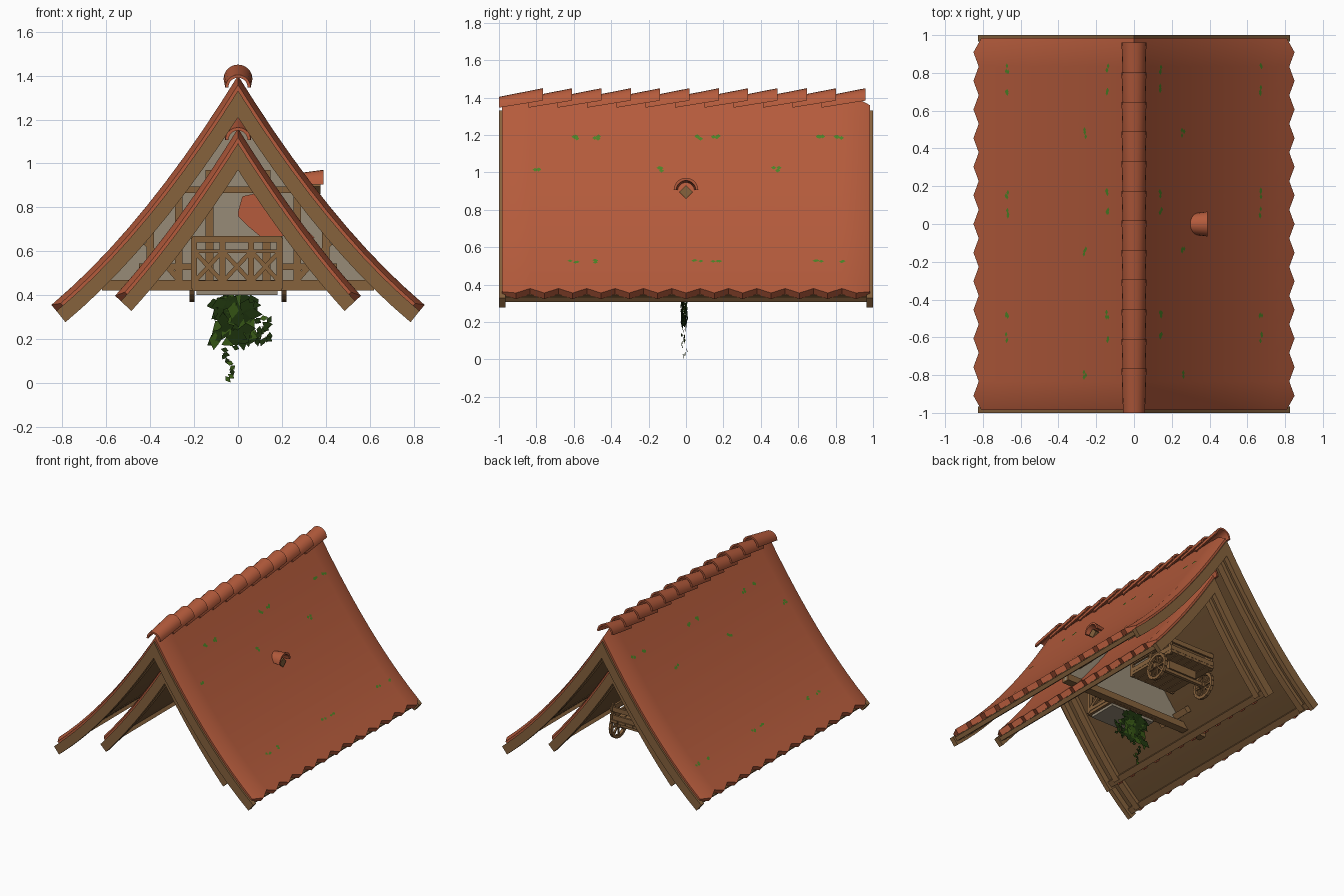
import bpy, bmesh, math, random
from mathutils import Vector, Matrix

if "Cube" in bpy.data.objects:
    bpy.data.objects.remove(bpy.data.objects["Cube"])
random.seed(4)

def mat(name, c):
    m = bpy.data.materials.new(name)
    m.diffuse_color = (*c, 1)
    m.use_nodes = True
    m.node_tree.nodes["Principled BSDF"].inputs["Base Color"].default_value = m.diffuse_color
    return m

TILE = mat("clay tile", (.46, .105, .045))
WOOD = mat("timber", (.24, .122, .046))
DARK = mat("dark timber", (.15, .078, .03))
PLASTER = mat("plaster", (.31, .26, .185))
IVY = mat("ivy dark", (.012, .032, .004))
LEAF = mat("ivy light", (.04, .10, .008))
MOSS = mat("moss", (.07, .23, .02))

def finish(name, bm, m, smooth=False):
    bmesh.ops.recalc_face_normals(bm, faces=bm.faces)
    me = bpy.data.meshes.new(name)
    bm.to_mesh(me)
    bm.free()
    for k in (m if isinstance(m, list) else [m]):
        me.materials.append(k)
    ob = bpy.data.objects.new(name, me)
    bpy.context.collection.objects.link(ob)
    if smooth:
        bpy.context.view_layer.objects.active = ob
        ob.select_set(True)
        bpy.ops.object.shade_smooth_by_angle(angle=math.radians(30))
        ob.select_set(False)
    return ob

# Curved roof slope; under() is the line a distance d below it
def slope(x): return -1.62 + .92 * x
def under(x, d, dz=0):
    x = abs(x)
    return 1.40 - 1.62 * x + .46 * x * x + dz - d * math.sqrt(1 + slope(x) ** 2)

def loft(name, rings, m, smooth=False):
    """Closed solid through equal cross-section rings made of (top, bottom) halves."""
    bm = bmesh.new()
    vs = [[bm.verts.new(p) for p in r] for r in rings]
    n = len(vs[0])
    for a, b in zip(vs, vs[1:]):
        for i in range(n):
            j = (i + 1) % n
            bm.faces.new((a[i], a[j], b[j], b[i]))
    for r in (vs[0], vs[-1]):
        for i in range(n // 2 - 1):
            bm.faces.new((r[i], r[i + 1], r[n - 2 - i], r[n - 1 - i]))
    return finish(name, bm, m, smooth)

def band(name, stations, d1, dz, m):
    """Gable-shaped band; stations are (y, eave x, top depth)."""
    N = 10
    def line(y, X, d):
        s = slope(X)
        e = X + d * s / math.sqrt(1 + s * s)
        return [(e * i / N, y, under(e * i / N, d, dz)) for i in range(-N, N + 1)]
    return loft(name, [line(y, X, d) + line(y, X, d1)[::-1] for y, X, d in stations], m, True)

def beam(bm, p, q, w, h, up=(0, 0, 1)):
    p, q = Vector(p), Vector(q)
    z = (q - p).normalized()
    up = Vector(up)
    if abs(z.dot(up)) > .95: up = Vector((0, 1, 0))
    x = up.cross(z).normalized()
    y = z.cross(x)
    M = Matrix((x, y, z)).transposed().to_4x4()
    M.translation = (p + q) / 2
    bmesh.ops.create_cube(bm, size=1, matrix=M @ Matrix.Diagonal((w, h, (q - p).length, 1)))

def beams(name, items, m):
    bm = bmesh.new()
    for it in items: beam(bm, *it)
    return finish(name, bm, m)

def plate(name, pts, y0, y1, m):
    bm = bmesh.new()
    f = bm.faces.new([bm.verts.new((x, y0, z)) for x, z in pts])
    r = bmesh.ops.extrude_face_region(bm, geom=[f])
    bmesh.ops.translate(bm, vec=(0, y1 - y0, 0), verts=[v for v in r['geom'] if isinstance(v, bmesh.types.BMVert)])
    return finish(name, bm, m)

def arch(c, r, t, tall=1.0):
    a = [math.pi * i / 10 for i in range(11)]
    ring = lambda R: [(R * math.cos(k), R * math.sin(k) * tall) for k in a]
    return ring(r) + ring(r - t)[::-1]

def roof(label, X, dz, L, ridge_n):
    # jagged tile skin, rolled down at both ends
    n = 26
    st = []
    for k in range(n + 1):
        y = -L + .015 + (2 * L - .03) * k / n
        st.append((y, X - .028 * (k % 2 == 0), .022 if k in (0, n) else 0))
    band(label + "_tiles", st, .042, dz, TILE)
    band(label + "_deck", [(-L + .03, X - .02, .04), (L - .03, X - .02, .04)], .056, dz, DARK)
    for s in (-1, 1):
        band(label + "_bargeboard", [(s * L, X, .036), (s * (L - .035), X, .036)], .10, dz, WOOD)
        band(label + "_rafter", [(s * (L - .09), X - .02, .05), (s * (L - .14), X - .02, .05)], .085, dz, WOOD)
    # eave boards
    e = X - .07
    z = under(e, .062, dz)
    beams(label + "_eave_board", [((s * e, -L + .03, z), (s * e, L - .03, z), .045, .03, (s * .6, 0, .8)) for s in (-1, 1)], WOOD)
    # overlapping ridge tiles, each rising to the back
    p = (2 * L - .275) / (ridge_n - 1)
    for k in range(ridge_n):
        y = -L + p * k
        rings = []
        for yy, z, r in ((y, 1.346, .058), (y + .235, 1.384, .066)):
            rings.append([(a, yy, b + z + dz) for a, b in arch(0, r, .014)])
        loft(label + "_ridge_tile", rings, TILE, True)

roof("main_roof", .85, 0, 1.0, 12)
roof("inner_roof", .56, -.24, .87, 10)

# Vent tile on the right slope
loft("vent_tile", [[(x, a, .905 + b) for a, b in arch(0, r, .014)] for x, r in ((.27, .05), (.39, .066))], TILE, True)
beams("vent_plate", [((.33, 0, .895), (.375, 0, .895), .05, .05, (0, 1, 1))], WOOD)

# Moss flecks on both slopes
bm = bmesh.new()
spots = [(z, y) for z in (1.18, .52) for y in (-.6, -.48, .06, .16, .71, .82)] + [(1.01, y) for y in (-.8, -.15, .48)]
for zt, y in spots:
    x = min((i / 500 for i in range(430)), key=lambda v: abs(under(v, 0) - zt))
    for s in (-1, 1):
        for k in range(3):
            a = y + random.uniform(-.02, .02)
            b = x + random.uniform(-.006, .006)
            bm.faces.new([bm.verts.new((s * (b + u), a + v, under(b + u, -.004)))
                          for u, v in ((-.007, 0), (0, .014), (.007, 0), (0, -.014))])
finish("moss", bm, MOSS)

# Plaster gable wall in the middle with its timber frame
xs = [-.62 + .062 * i for i in range(21)]
plate("gable_wall", [(.62, .43), (-.62, .43)] + [(x, under(x, .06)) for x in xs], -.01, .01, PLASTER)
T = [((-.62, 0, .445), (.62, 0, .445), .06, .05), ((-.45, -.02, .53), (-.2, -.02, .53), .03, .03),
     ((.2, -.02, .53), (.45, -.02, .53), .03, .03), ((-.33, -.02, .88), (.33, -.02, .88), .03, .03)]
for s in (-1, 1):
    for x, top in ((.13, .97), (.27, .9), (.4, .7)):
        T.append(((s * x, -.02, .45), (s * x, -.02, top), .035, .03))
    T.append(((s * .27, -.02, .47), (s * .42, -.02, .64), .03, .025))
beams("wall_timbers", T, WOOD)
# Purlin ends under both roofs
P = []
for X, dz in ((.5, 0), (.35, 0), (.2, 0), (.37, -.24), (.22, -.24), (.08, -.24)):
    for s in (-1, 1):
        z = under(X, .075, dz)
        P.append(((s * X, -.14, z), (s * X, .14, z), .045, .045, (s * .75, 0, .65)))
beams("purlins", P, WOOD)
# Red hanging awning on the wall
plate("awning", [(0, .78), (.02, .85), (.11, .87), (.21, .81), (.3, .71), (.35, .66), (.22, .67), (.11, .66), (.05, .71), (0, .76)],
      -.06, -.052, TILE)

# Balcony with crossed railing
beams("balcony_soffit", [((-.19, -.13, .41), (.18, -.13, .41), .22, .02)], PLASTER)
B = [((-.21, -.13, .43), (.2, -.13, .43), .26, .022)]
for z, h in ((.655, .03), (.60, .015), (.455, .025)):
    B.append(((-.21, -.25, z), (.2, -.25, z), .03, h))
    B += [((x, -.25, z), (x, -.01, z), .025, h) for x in (-.2, .19)]
for x in (-.2, -.07, .06, .19):
    B.append(((x, -.25, .43), (x, -.25, .66), .028, .028))
for k in range(3):
    a = -.2 + .13 * k
    B.append(((a, -.25, .46), (a + .13, -.25, .6), .02, .02))
    B.append(((a + .13, -.25, .46), (a, -.25, .6), .02, .02))
for x in (-.2, .19):
    B.append(((x, -.25, .46), (x, -.02, .6), .02, .02))
    B.append(((x, -.02, .46), (x, -.25, .6), .02, .02))
beams("balcony", B, WOOD)

# Cart behind the wall
C = [((-.16 + .064 * k, .18, .55), (-.16 + .064 * k, .63, .55), .058, .02) for k in range(6)]
for x in (-.18, .18):
    C += [((x, .18, z), (x, .63, z), .016, .035) for z in (.58, .64)]
    C += [((x, y, .53), (x, y, .67), .02, .02) for y in (.2, .4, .61)]
C += [((-.18, .62, z), (.18, .62, z), .016, .035) for z in (.58, .64)]
C += [((-.22, .5, .47), (.22, .5, .47), .025, .025), ((-.12, .5, .51), (.12, .5, .51), .05, .06)]
beams("cart_body", C, WOOD)
for s in (-1, 1):
    c = Vector((s * .21, .5, .47))
    bm = bmesh.new()
    for k in range(16):
        a, b = (2 * math.pi * i / 16 for i in (k, k + 1))
        pa, pb = (c + Vector((0, math.cos(t), math.sin(t))) * .09 for t in (a, b))
        beam(bm, pa, pb, .022, .022, (1, 0, 0))
        if k % 2 == 0: beam(bm, c, pa, .012, .012, (1, 0, 0))
    beam(bm, c - Vector((.025, 0, 0)), c + Vector((.025, 0, 0)), .035, .035)
    finish("cart_wheel", bm, WOOD)

# Hanging ivy: overlapping leaves in a thin sheet
bm = bmesh.new()
spots = [(random.uniform(-.11, .07), random.uniform(.19, .39), .045) for _ in range(75)]
spots += [(-.04 + random.uniform(-.04, .04) * (z / .2 + .1), z, .02) for z in (.018, .03, .05, .07, .09, .1, .12, .13, .15, .16, .18)]
spots += [(.11 + random.uniform(-.03, .035), random.uniform(.18, .3), .022) for _ in range(20)]
for x, z, r in spots:
    a0, y = random.uniform(0, 6.28), random.uniform(-.025, .005)
    vs = []
    for k, q in enumerate((1, .6, .8, .6)):
        a = a0 + k * math.pi / 2
        vs.append(bm.verts.new((x + r * q * math.cos(a), y + random.uniform(-.007, .007), max(0, z + r * q * math.sin(a)))))
    f = bm.faces.new(vs)
    f.material_index = 1 if random.random() < .2 else 0
finish("ivy", bm, [IVY, LEAF])
